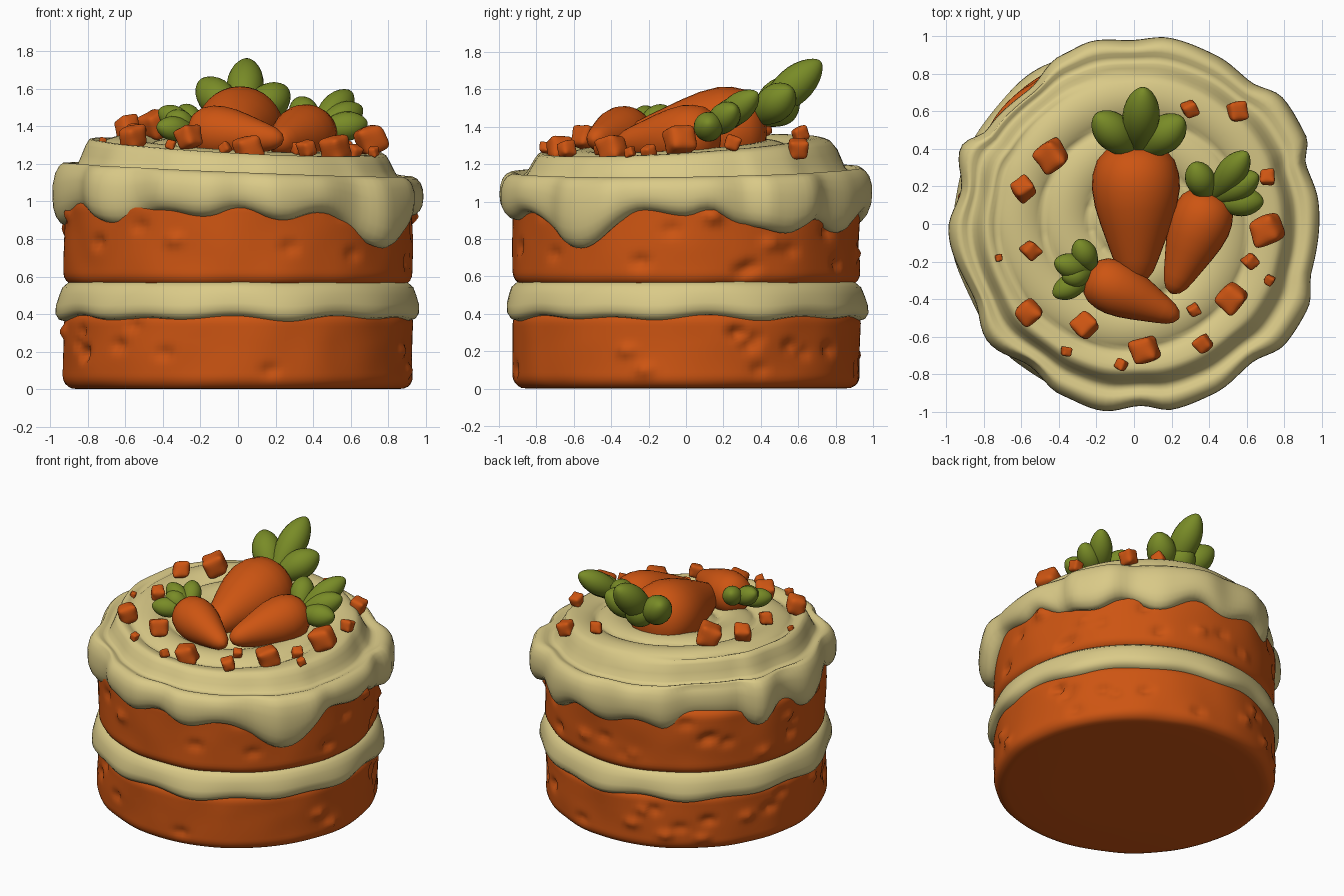
import bpy, bmesh, math, random
from mathutils import Vector, noise

random.seed(7)
TAU = 2 * math.pi
N = 160

cube = bpy.data.objects.get("Cube")
if cube:
    bpy.data.objects.remove(cube, do_unlink=True)


def material(name, rgb):
    m = bpy.data.materials.new(name)
    m.use_nodes = True
    m.diffuse_color = (*rgb, 1)
    m.node_tree.nodes["Principled BSDF"].inputs["Base Color"].default_value = (*rgb, 1)
    return m


ORANGE = material("carrot orange", (0.61, 0.09, 0.006))
CREAM = material("cream frosting", (0.70, 0.59, 0.245))
GREEN = material("leaf green", (0.19, 0.26, 0.02))


def finish(bm, name, mat):
    bmesh.ops.recalc_face_normals(bm, faces=bm.faces)
    mesh = bpy.data.meshes.new(name)
    bm.to_mesh(mesh)
    bm.free()
    mesh.materials.append(mat)
    for p in mesh.polygons:
        p.use_smooth = True
    obj = bpy.data.objects.new(name, mesh)
    bpy.context.collection.objects.link(obj)
    return obj


def loft(name, rings, mat):
    """Join closed rings of points, capping both ends."""
    bm = bmesh.new()
    rows = [[bm.verts.new(p) for p in ring] for ring in rings]
    n = len(rows[0])
    for a, b in zip(rows, rows[1:]):
        for i in range(n):
            j = (i + 1) % n
            bm.faces.new((a[i], a[j], b[j], b[i]))
    bm.faces.new(rows[0])
    bm.faces.new(rows[-1])
    return finish(bm, name, mat)


def polar(r, a, z):
    return Vector((r * math.cos(a), r * math.sin(a), z))


def around(table, a):
    """Smoothly interpolate (degrees, value) pairs around the circle."""
    d = math.degrees(a) % 360
    pts = [(table[-1][0] - 360, table[-1][1])] + table + [(table[0][0] + 360, table[0][1])]
    for (d0, v0), (d1, v1) in zip(pts, pts[1:]):
        if d0 <= d <= d1:
            return v0 + (v1 - v0) * (1 - math.cos(math.pi * (d - d0) / (d1 - d0))) / 2


def smooth(lo, hi, x):
    t = min(1, max(0, (x - lo) / (hi - lo)))
    return t * t * (3 - 2 * t)


# Sponge layers with bumps and pits
def sponge(name, z0, z1):
    pits = [(polar(0.93, random.uniform(0, TAU), random.uniform(z0 + 0.08, z1 - 0.08)),
             random.choice((-0.035, -0.025, 0.03))) for _ in range(30)]
    h, c = z1 - z0, 0.07
    profile = [(0.5, z0), (0.84, z0)]
    profile += [(0.86 + c * math.sin(t), z0 + c * (1 - math.cos(t)))
                for t in (k * math.pi / 10 for k in range(1, 6))]
    profile += [(0.93, z0 + c + (h - 2 * c) * k / 16) for k in range(1, 17)]
    profile += [(0.86 + c * math.cos(t), z1 - c * (1 - math.sin(t)))
                for t in (k * math.pi / 10 for k in range(1, 6))]
    rings = []
    for r, z in profile:
        ring = []
        for i in range(N):
            a = TAU * i / N
            p = polar(r, a, z)
            d = 0.012 * noise.noise(p * 4)
            d += sum(s * math.exp(-((p - q).length / 0.035) ** 2) for q, s in pits)
            ring.append(polar(r + d * smooth(0.84, 0.92, r), a, z))
        rings.append(ring)
    loft(name, rings, ORANGE)


sponge("lower_sponge", 0, 0.42)
sponge("upper_sponge", 0.55, 1.03)

# Filling band with wavy edges
band = [(0.8, 0), (0.9, 0), (0.945, 0.06), (0.965, 0.2), (0.965, 0.4), (0.95, 0.65),
        (0.935, 0.85), (0.9, 1), (0.8, 1)]
rings = []
for r, t in band:
    ring = []
    for i in range(N):
        a = TAU * i / N
        wave = 0.6 * math.sin(11 * a) + 0.4 * math.sin(7 * a + 1)
        low = 0.372 + 0.015 * wave
        ring.append(polar(r - 0.016 * wave * (1 - t), a, low + (0.572 - low) * t))
    rings.append(ring)
loft("filling", rings, CREAM)

# Top frosting: lobed outline, dripping hem and swirled top
OUTLINE = [(7, .99), (19, .97), (27, 1.03), (40, 1.04), (51, .98), (64, 1), (79, 1.01), (91, .98),
           (103, 1), (113, .98), (128, .91), (147, .93), (156, 1.01), (169, .94), (182, .99),
           (205, .94), (219, 1), (234, .94), (247, .99), (260, 1.01), (272, .97), (282, 1.01),
           (295, 1), (310, .97), (322, 1.03), (334, 1.03), (345, .98)]
HEM = [(0, .92), (7, .95), (20, .87), (34, .83), (47, .9), (60, .83), (77, .94), (90, .88),
       (104, .94), (117, .88), (130, .96), (144, .95), (156, .87), (169, .96), (183, .87),
       (205, .95), (226, .88), (245, .95), (259, .92), (270, .96), (285, .9), (297, .94),
       (324, .75), (346, .95)]


def top_z(x, y):
    r, a = math.hypot(x, y), math.atan2(y, x)
    coil = ((0.86 - r) / 0.25 - a / TAU) % 1
    groove = 0.05 * (1 - math.sin(math.pi * coil) ** 0.6) * min(1, r / 0.25)
    inner = 1.305 + 0.06 * (y - x) - groove
    rim = 1.17 - 0.04 * x + 0.015 * y - 0.02 * math.exp(-((r - 0.88) / 0.03) ** 2)
    return inner + (rim - inner) * smooth(0.78, 0.87, r)


TOP = [0.02 + 0.92 * k / 44 for k in range(45)]
SIDE = [(0.965, 0.06), (0.985, 0.17), (0.998, 0.35), (1.0, 0.55), (0.995, 0.72), (0.98, 0.86),
        (0.955, 0.96), (0.925, 1), (0.89, 0.96), (0.85, 0.85)]
rings = []
for s in TOP:
    ring = []
    for i in range(N):
        a = TAU * i / N
        p = polar(s * (1 + (around(OUTLINE, a) - 1) * s ** 6), a, 0)
        p.z = top_z(s * math.cos(a), s * math.sin(a))
        ring.append(p)
    rings.append(ring)
for s, t in SIDE:
    ring = []
    for i in range(N):
        a = TAU * i / N
        z0, z1 = rings[len(TOP) - 1][i].z, around(HEM, a)
        ring.append(polar(s * around(OUTLINE, a), a, z0 + (z1 - z0) * t))
    rings.append(ring)
loft("top_frosting", rings, CREAM)


# Carrots: a tapered root lofted from crown to tip
ROOT = [(0, .1), (.015, .4), (.05, .68), (.12, .88), (.22, .98), (.32, 1), (.45, .93), (.58, .8),
        (.7, .66), (.82, .52), (.91, .4), (.97, .25), (1, .06)]


def carrot(name, crown, tip, radius):
    crown, tip = Vector(crown), Vector(tip)
    axis = tip - crown
    turn = axis.to_track_quat('Z', 'Y')
    rings = [[crown + axis * t + turn @ polar(radius * w, TAU * i / 32, 0) for i in range(32)]
             for t, w in ROOT]
    loft(name, rings, ORANGE)


carrot("large_carrot", (0.01, 0.43, 1.40), (0.01, -0.32, 1.33), 0.235)
carrot("right_carrot", (0.42, 0.17, 1.37), (0.2, -0.37, 1.31), 0.165)
carrot("left_carrot", (-0.25, -0.27, 1.38), (0.24, -0.5, 1.33), 0.145)


# Leaf tufts: rounded lobes fanning out from a stem point
def tuft(name, stem, tips, radius):
    stem = Vector(stem)
    for k, tip in enumerate(tips):
        axis = Vector(tip) - stem
        turn = axis.to_track_quat('Z', 'Y')
        rings = []
        for j in range(17):
            t = 0.5 - 0.5 * math.cos(math.pi * (j + 0.2) / 16.4)
            w = radius * math.sin(math.pi * t ** 1.35) ** 0.6 + 0.004
            rings.append([stem + axis * t + turn @ polar(w, TAU * i / 20, 0) for i in range(20)])
        loft(f"{name}_{k + 1}", rings, GREEN)


tuft("large_leaf", (0.02, 0.36, 1.42),
     [(0.05, 0.72, 1.75), (-0.2, 0.58, 1.64), (0.26, 0.56, 1.6), (0.02, 0.6, 1.56)], 0.095)
tuft("right_leaf", (0.4, 0.12, 1.37),
     [(0.6, 0.38, 1.58), (0.32, 0.32, 1.54), (0.69, 0.12, 1.42), (0.66, 0.26, 1.5)], 0.075)
tuft("left_leaf", (-0.21, -0.26, 1.37),
     [(-0.3, -0.09, 1.5), (-0.42, -0.2, 1.49), (-0.43, -0.38, 1.4), (-0.38, -0.28, 1.46)], 0.062)

# Chopped carrot bits scattered round the top: x, y, size
BITS = [(-.44, .36, .1), (-.59, .19, .075), (-.55, -.14, .06), (-.72, -.18, .025),
        (-.56, -.47, .085), (-.36, -.68, .035), (-.26, -.54, .08), (-.07, -.75, .04),
        (.06, -.67, .09), (.37, -.64, .06), (.32, -.46, .04), (.52, -.39, .095),
        (.62, -.2, .05), (.72, -.3, .035), (.71, -.03, .105), (.71, .25, .055),
        (.55, .6, .07), (.3, .61, .055)]
for k, (x, y, size) in enumerate(BITS):
    bm = bmesh.new()
    bmesh.ops.create_cube(bm, size=2)
    bmesh.ops.subdivide_edges(bm, edges=bm.edges, cuts=1, use_grid_fill=True)
    for v in bm.verts:
        corner = v.co.length > 1.5
        v.co = v.co.normalized() * size * (random.uniform(1.3, 1.9) if corner
                                           else random.uniform(0.75, 0.95))
    bmesh.ops.rotate(bm, verts=bm.verts, matrix=Vector((random.random() - 0.5, 0.3, 1))
                     .to_track_quat('Z', 'Y').to_matrix())
    obj = finish(bm, f"carrot_bit_{k + 1}", ORANGE)
    obj.location = (x, y, top_z(x, y) + size * 0.65)
    obj.rotation_euler.z = random.uniform(0, TAU)
    sub = obj.modifiers.new("rounding", 'SUBSURF')
    sub.levels = sub.render_levels = 2
